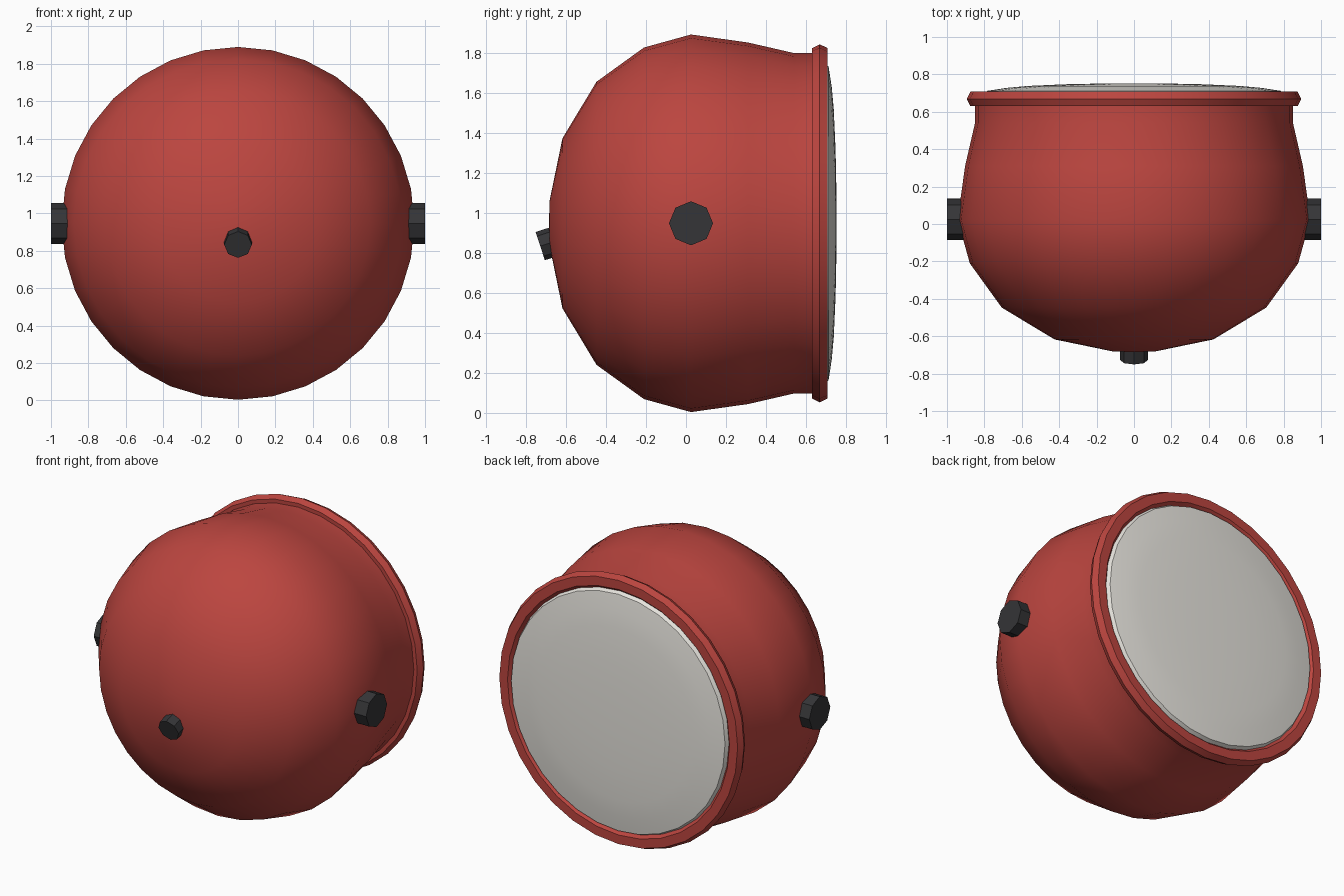
import bpy, bmesh, math
from mathutils import Vector, Matrix

if "Cube" in bpy.data.objects:
    bpy.data.objects.remove(bpy.data.objects["Cube"])

CZ = 0.947  # height of the lamp axis


def material(name, rgb):
    m = bpy.data.materials.new(name)
    m.diffuse_color = (*rgb, 1)
    m.use_nodes = True
    m.node_tree.nodes["Principled BSDF"].inputs["Base Color"].default_value = m.diffuse_color
    return m


RED = material("red_paint", (0.50, 0.06, 0.05))
DARK = material("dark_plastic", (0.035, 0.035, 0.038))
GLASS = material("lens_white", (0.80, 0.78, 0.73))


def finish(name, bm, mat, angle):
    bmesh.ops.recalc_face_normals(bm, faces=bm.faces)
    me = bpy.data.meshes.new(name)
    bm.to_mesh(me)
    bm.free()
    ob = bpy.data.objects.new(name, me)
    bpy.context.collection.objects.link(ob)
    me.materials.append(mat)
    bpy.ops.object.select_all(action='DESELECT')
    ob.select_set(True)
    bpy.context.view_layer.objects.active = ob
    bpy.ops.object.shade_smooth_by_angle(angle=math.radians(angle))
    return ob


def lathe(name, profile, mat, angle, sides=32):
    """Spin (y, radius) points round the lamp axis."""
    bm = bmesh.new()
    vs = [bm.verts.new((0, y, CZ + r)) for y, r in profile]
    es = [bm.edges.new(p) for p in zip(vs, vs[1:])]
    bmesh.ops.spin(bm, geom=vs + es, cent=(0, 0, CZ), axis=(0, 1, 0),
                   angle=math.tau, steps=sides, use_duplicate=False)
    bmesh.ops.remove_doubles(bm, verts=bm.verts, dist=1e-4)
    return finish(name, bm, mat, angle)


def knob(name, outer, direction, radius, depth):
    """Eight-sided knob whose outer face is centred on `outer`."""
    d = Vector(direction).normalized()
    bm = bmesh.new()
    rot = d.to_track_quat('Z', 'Y').to_matrix().to_4x4()
    mat = Matrix.Translation(Vector(outer) - d * depth / 2) @ rot
    bmesh.ops.create_cone(bm, cap_ends=True, segments=8, radius1=radius,
                          radius2=radius, depth=depth, matrix=mat)
    return finish(name, bm, DARK, 20)


# Bowl-shaped housing
lathe("housing", [(-0.684, 0), (-0.682, 0.11), (-0.617, 0.425), (-0.447, 0.707),
                  (-0.21, 0.878), (0.025, 0.943), (0.31, 0.903),
                  (0.54, 0.85), (0.64, 0.85)], RED, 40)

# Bevelled rim round the lens
lathe("rim", [(0.63, 0.84), (0.63, 0.875), (0.668, 0.894), (0.708, 0.875),
              (0.708, 0.815), (0.685, 0.795)], RED, 20)

# Shallow domed lens
lathe("lens", [(0.68, 0.80), (0.712, 0.785), (0.728, 0.68), (0.738, 0.57),
               (0.747, 0.37), (0.751, 0.18), (0.752, 0)], GLASS, 40)

# Side pivots and the front button
for side, s in (("left", -1), ("right", 1)):
    knob(side + "_pivot", (s, 0.025, CZ), (s, 0, 0), 0.11, 0.12)
knob("front_button", (0, -0.728, 0.833), (0, -0.95, -0.31), 0.074, 0.09)
